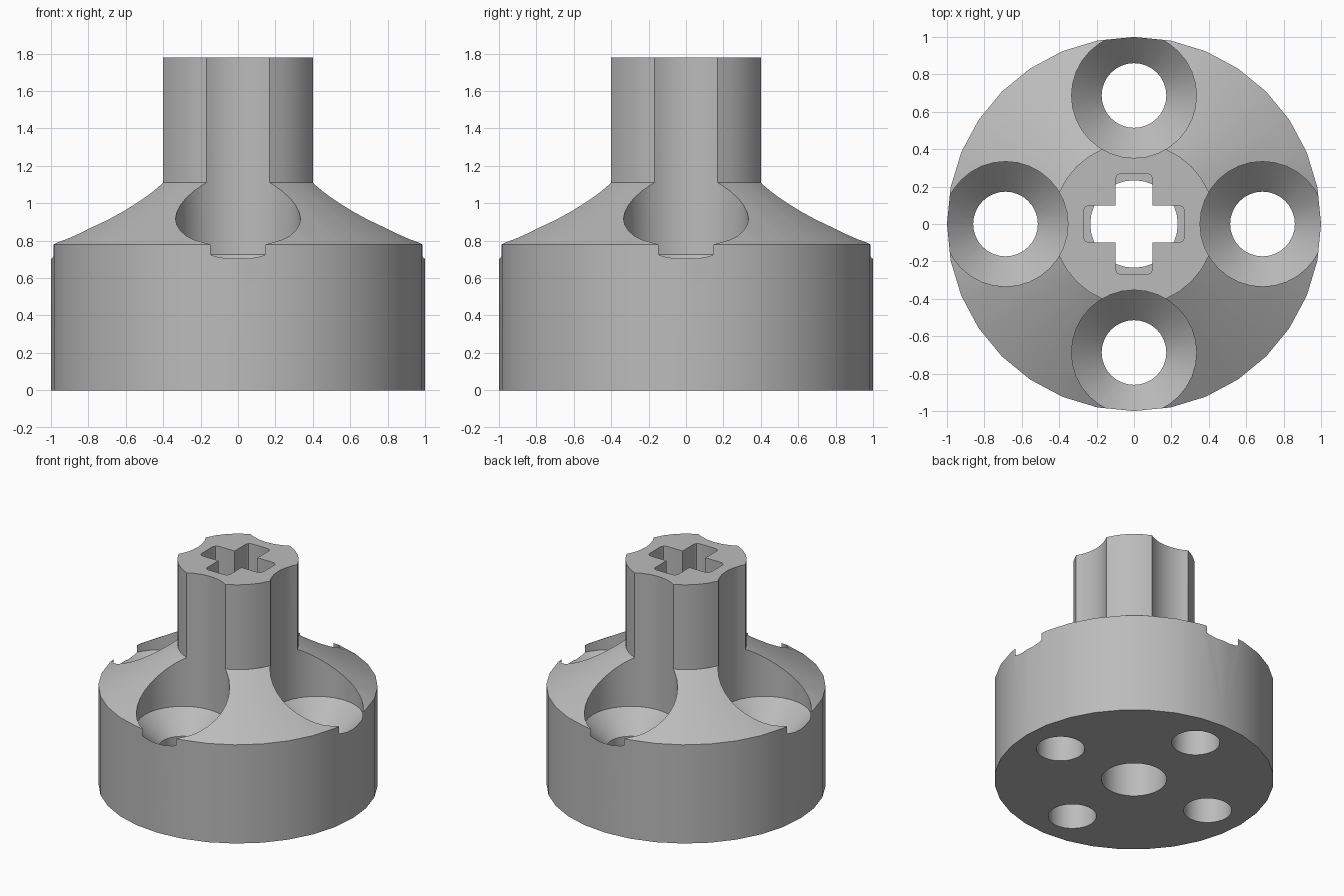
import bpy, bmesh, math

cube = bpy.data.objects.get("Cube")
if cube:
    bpy.data.objects.remove(cube, do_unlink=True)

grey = bpy.data.materials.new("plain_grey")
grey.use_nodes = True
GREY = (0.5, 0.5, 0.5, 1)
grey.diffuse_color = GREY
grey.node_tree.nodes["Principled BSDF"].inputs["Base Color"].default_value = GREY


def finish(bm, name):
    bmesh.ops.recalc_face_normals(bm, faces=bm.faces)
    mesh = bpy.data.meshes.new(name)
    bm.to_mesh(mesh)
    bm.free()
    mesh.materials.append(grey)
    obj = bpy.data.objects.new(name, mesh)
    bpy.context.collection.objects.link(obj)
    return obj


def lathe(name, profile, sides=32, x=0, y=0):
    """Closed solid turned about z from (radius, height) pairs."""
    bm = bmesh.new()
    rings = []
    for r, z in profile:
        turn = [2 * math.pi * i / sides for i in range(sides)]
        rings.append([bm.verts.new((x + r * math.cos(a), y + r * math.sin(a), z)) for a in turn])
    for low, high in zip(rings, rings[1:]):
        for i in range(sides):
            j = (i + 1) % sides
            bm.faces.new((low[i], low[j], high[j], high[i]))
    bm.faces.new(rings[0])
    bm.faces.new(rings[-1])
    return finish(bm, name)


def prism(name, outline, bottom, top):
    bm = bmesh.new()
    face = bm.faces.new([bm.verts.new((x, y, bottom)) for x, y in outline])
    up = bmesh.ops.extrude_face_region(bm, geom=[face])["geom"]
    verts = [v for v in up if isinstance(v, bmesh.types.BMVert)]
    bmesh.ops.translate(bm, verts=verts, vec=(0, 0, top - bottom))
    return finish(bm, name)


# Turned hub: drum, sloping shoulder and centre post
POST = 0.435
hub = lathe("hub", [(1, 0), (1, 0.78), (POST, 1.11), (POST, 1.78)])

# Four countersunk screw pockets that also flute the post
cutters = []
HOLE, POCKET, RIM = 0.173, 0.334, 0.725
pocket = [(HOLE, -0.1), (HOLE, RIM - POCKET + HOLE), (POCKET, RIM), (POCKET, 2)]
for k in range(4):
    a = k * math.pi / 2
    cutters.append(lathe("screw_pocket_cutter", pocket, 32,
                         0.687 * math.cos(a), 0.687 * math.sin(a)))

# Round bore below, cross-shaped socket above
cutters.append(lathe("bore_cutter", [(0.234, -0.1), (0.234, 0.89)]))
W, L, C = 0.1, 0.27, 0.03
arm = [(W, W), (L - C, W), (L - C * 0.3, W - C * 0.3), (L, W - C),
       (L, C - W), (L - C * 0.3, C * 0.3 - W), (L - C, -W)]
arm.reverse()
cross = []
for k in range(4):
    c, s = [(1, 0), (0, 1), (-1, 0), (0, -1)][k]
    cross += [(c * x - s * y, s * x + c * y) for x, y in arm]
cutters.append(prism("cross_socket_cutter", cross, 0.88, 2))

for cutter in cutters:
    cut = hub.modifiers.new("cut", 'BOOLEAN')
    cut.operation = 'DIFFERENCE'
    cut.solver = 'EXACT'
    cut.object = cutter

# Bake the cuts and drop the cutters
graph = bpy.context.evaluated_depsgraph_get()
baked = bpy.data.meshes.new_from_object(hub.evaluated_get(graph))
hub.modifiers.clear()
hub.data = baked
for cutter in cutters:
    bpy.data.objects.remove(cutter, do_unlink=True)

for o in bpy.context.selected_objects:
    o.select_set(False)
hub.select_set(True)
bpy.context.view_layer.objects.active = hub
bpy.ops.object.shade_smooth_by_angle(angle=math.radians(28))
